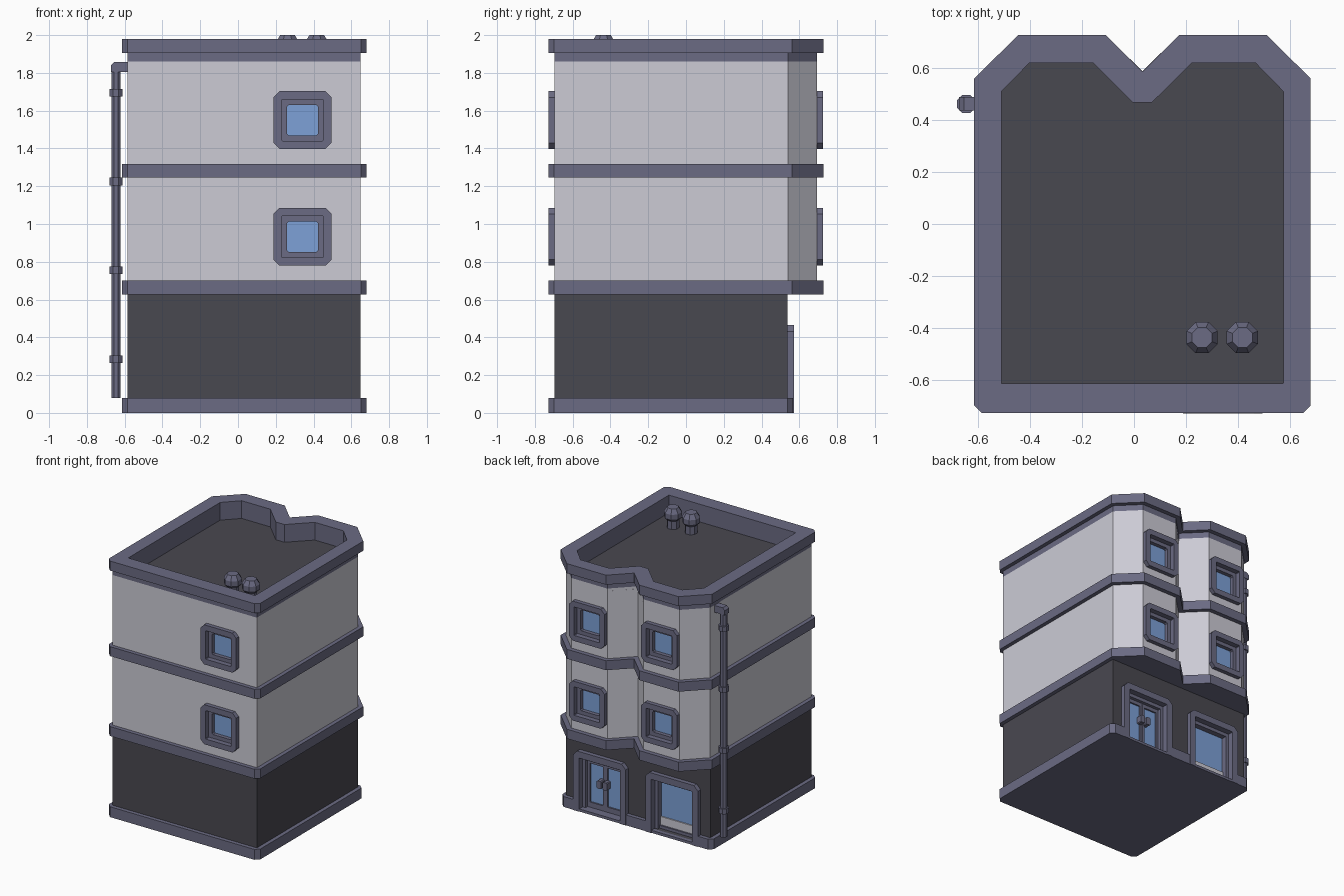
import bpy, bmesh, math

if "Cube" in bpy.data.objects:
    bpy.data.objects.remove(bpy.data.objects["Cube"])

CX = 0.0325  # mirror axis of the building


def material(name, rgb):
    m = bpy.data.materials.new(name)
    lin = [(c / 255 / 12.92) if c < 10 else ((c / 255 + 0.055) / 1.055) ** 2.4 for c in rgb]
    m.diffuse_color = (*lin, 1)
    m.use_nodes = True
    m.node_tree.nodes["Principled BSDF"].inputs["Base Color"].default_value = m.diffuse_color
    return m


WALL = material("light grey wall", (204, 203, 213))
SLATE = material("slate trim", (107, 107, 131))
DARK = material("dark charcoal", (73, 72, 80))
GLASS = material("blue glass", (125, 161, 215))


def finish(name, bm, mats):
    bmesh.ops.recalc_face_normals(bm, faces=bm.faces)
    me = bpy.data.meshes.new(name)
    bm.to_mesh(me)
    bm.free()
    for m in mats:
        me.materials.append(m)
    ob = bpy.data.objects.new(name, me)
    bpy.context.collection.objects.link(ob)
    return ob


def place(p, d, axis):
    return (p[0], p[1], d) if axis == 'Z' else (p[0], d, p[1])


def add_prism(bm, pts, a, b, axis='Z'):
    lo = [bm.verts.new(place(p, a, axis)) for p in pts]
    hi = [bm.verts.new(place(p, b, axis)) for p in pts]
    bm.faces.new(lo)
    bm.faces.new(hi)
    for i in range(len(pts)):
        j = (i + 1) % len(pts)
        bm.faces.new((lo[i], lo[j], hi[j], hi[i]))


def prism(name, pts, a, b, mat, axis='Z'):
    bm = bmesh.new()
    add_prism(bm, pts, a, b, axis)
    return finish(name, bm, [mat])


def ring(name, outer, inner, a, b, mat, axis='Z', inner_mat=None):
    # hollow prism; both outlines have the same number of points
    bm = bmesh.new()
    loops = [[bm.verts.new(place(p, d, axis)) for p in pts]
             for pts, d in ((outer, a), (outer, b), (inner, b), (inner, a))]
    n = len(outer)
    for k in range(4):
        l0, l1 = loops[k], loops[(k + 1) % 4]
        for i in range(n):
            j = (i + 1) % n
            f = bm.faces.new((l0[i], l0[j], l1[j], l1[i]))
            f.material_index = 1 if (k == 2 and inner_mat) else 0
    return finish(name, bm, [mat, inner_mat] if inner_mat else [mat])


def lathe(name, x, y, profile, mat, n=8):
    bm = bmesh.new()
    loops = [[bm.verts.new((x + r * math.cos(math.tau * (i + .5) / n),
                            y + r * math.sin(math.tau * (i + .5) / n), z)) for i in range(n)]
             for r, z in profile]
    bm.faces.new(loops[0])
    bm.faces.new(loops[-1])
    for l0, l1 in zip(loops, loops[1:]):
        for i in range(n):
            j = (i + 1) % n
            bm.faces.new((l0[i], l0[j], l1[j], l1[i]))
    return finish(name, bm, [mat])


def sym(half):
    right = [(CX + x, y) for x, y in half]
    left = [(CX - x, y) for x, y in reversed(half) if x > 0]
    return right + left


def rect(x, z0, z1, h, c=0.0):
    if c == 0:
        return [(x - h, z0), (x + h, z0), (x + h, z1), (x - h, z1)]
    return [(x - h + c, z0), (x + h - c, z0), (x + h, z0 + c), (x + h, z1 - c),
            (x + h - c, z1), (x - h + c, z1), (x - h, z1 - c), (x - h, z0 + c)]


def arch(x, z0, ho, zo, hi, zi, c):
    # upside-down U with chamfered top corners
    return [(x - ho, z0), (x - ho, zo - c), (x - ho + c, zo), (x + ho - c, zo), (x + ho, zo - c),
            (x + ho, z0), (x + hi, z0), (x + hi, zi), (x - hi, zi), (x - hi, z0)]


def cut(target, boxes, mat):
    bm = bmesh.new()
    for pts, a, b in boxes:
        add_prism(bm, pts, a, b, 'Y')
    cutter = finish("cutter", bm, [mat])
    cutter.hide_render = True
    mod = target.modifiers.new("openings", 'BOOLEAN')
    mod.operation = 'DIFFERENCE'
    mod.solver = 'EXACT'
    mod.object = cutter
    dg = bpy.context.evaluated_depsgraph_get()
    me = bpy.data.meshes.new_from_object(target.evaluated_get(dg))
    target.modifiers.clear()
    target.data = me
    bpy.data.objects.remove(cutter)


# Plan outlines
band = sym([(.6175, -.728), (.6475, -.698), (.6475, .56), (.4775, .728), (.1425, .728), (0, .588)])
walls = sym([(.617, -.697), (.617, .54), (.463, .694), (.155, .694), (0, .54)])
wall_ring = sym([(.617, -.697), (.617, .54), (.463, .694), (.155, .694), (.002, .54)])
band_ring = sym([(.632, -.728), (.6475, .56), (.4775, .728), (.1425, .728), (.002, .588)])
inner = sym([(.5425, -.613), (.5425, .51), (.435, .62), (.19, .62), (.037, .468)])
band_ring = sym([(.6175, -.728), (.6475, -.698), (.6475, .56), (.4775, .728), (.1425, .728), (.002, .588)])
inner_band = sym([(.5415, -.613), (.5425, -.612), (.5425, .51), (.435, .62), (.19, .62), (.037, .468)])
base = sym([(.6175, -.728), (.6475, -.698), (.6475, .537), (.6175, .567)])
ground = sym([(.617, -.697), (.617, .537)])

BAYS = (CX + .309, CX - .309)
FLOORS = (.9325, 1.55)
H = .153

# Main body
upper = prism("upper_walls", walls, .69, 1.84, WALL)
lower = prism("ground_floor_walls", ground, .01, .64, DARK)
plinth = prism("base_plinth", base, 0, .08, SLATE)
for i, z in enumerate((.627, 1.245)):
    prism(f"floor_band_{i + 1}", band, z, z + .073, SLATE)

# Roof with parapet
ring("wall_top", wall_ring, inner, 1.84, 1.86, WALL, inner_mat=SLATE)
ring("parapet_trim", wall_ring, inner, 1.86, 1.906, SLATE)
ring("parapet", band_ring, inner_band, 1.906, 1.98, SLATE)
prism("roof_floor", inner, 1.835, 1.843, DARK)

# Wall openings
spots = [(x, z, 1, .694) for x in BAYS for z in FLOORS] + [(BAYS[0], z, -1, .697) for z in FLOORS]
cut(upper, [(rect(x, z - .12, z + .12, .12), s * (w - .05), s * (w + .1)) for x, z, s, w in spots], WALL)
door_cuts = [(rect(x, .02, .42, .18), .44, .65) for x in BAYS]
cut(lower, door_cuts, DARK)
cut(plinth, door_cuts, SLATE)

# Windows
for i, (x, z, s, w) in enumerate(spots):
    ring(f"window_frame_{i}", rect(x, z - H, z + H, H, .032), rect(x, z - .11, z + .11, .11, .004),
         s * (w - .048), s * (w + .032), SLATE, 'Y')
    ring(f"window_sash_{i}", rect(x, z - .115, z + .115, .115, .004), rect(x, z - .081, z + .081, .081, .008),
         s * (w - .047), s * (w - .008), SLATE, 'Y')
    prism(f"window_pane_{i}", rect(x, z - .09, z + .09, .09), s * (w - .046), s * (w - .038), GLASS, 'Y')

# Street openings: outer surround and inner jamb
for n, x in zip(("door", "shop"), BAYS):
    prism(f"{n}_surround", arch(x, 0, .225, .465, .175, .415, .035), .46, .571, SLATE, 'Y')
    prism(f"{n}_jamb", arch(x, .015, .178, .418, .15, .388, .005), .455, .525, SLATE, 'Y')

# Double door
for s in (-1, 1):
    x = BAYS[0] + s * .075
    ring("door_leaf", rect(x, .02, .39, .0745, .002), rect(x, .06, .36, .055, .002), .475, .50, SLATE, 'Y')
    prism("door_pane", rect(x, .05, .37, .06), .48, .488, GLASS, 'Y')
    prism("door_handle", rect(BAYS[0] + s * .025, .205, .265, .019, .006), .495, .54, SLATE, 'Y')

# Shop window
x = BAYS[1]
prism("shop_pane", rect(x, .09, .39, .151), .475, .483, GLASS, 'Y')
prism("shop_stall_panel", rect(x, .04, .105, .151), .47, .492, WALL, 'Y')
prism("shop_sill", rect(x, .015, .042, .151), .465, .505, SLATE, 'Y')

# Drain pipe with collars and elbow
profile = [(.027, .08)]
for z in (.285, .755, 1.225, 1.695):
    profile += [(.027, z - .02), (.038, z - .02), (.038, z + .02), (.027, z + .02)]
profile.append((.027, 1.81))
lathe("drain_pipe", -.646, .462, profile, SLATE)
prism("pipe_elbow", [(-.673, 1.805), (-.619, 1.805), (-.58, 1.805), (-.58, 1.858),
                     (-.655, 1.858), (-.673, 1.84)], .436, .488, SLATE, 'Y')

# Roof vents
for x in (.262, .417):
    lathe("roof_vent", x, -.437, [(.045, 1.84), (.045, 1.905), (.065, 1.925), (.065, 1.965), (.042, 2.0)], SLATE)
